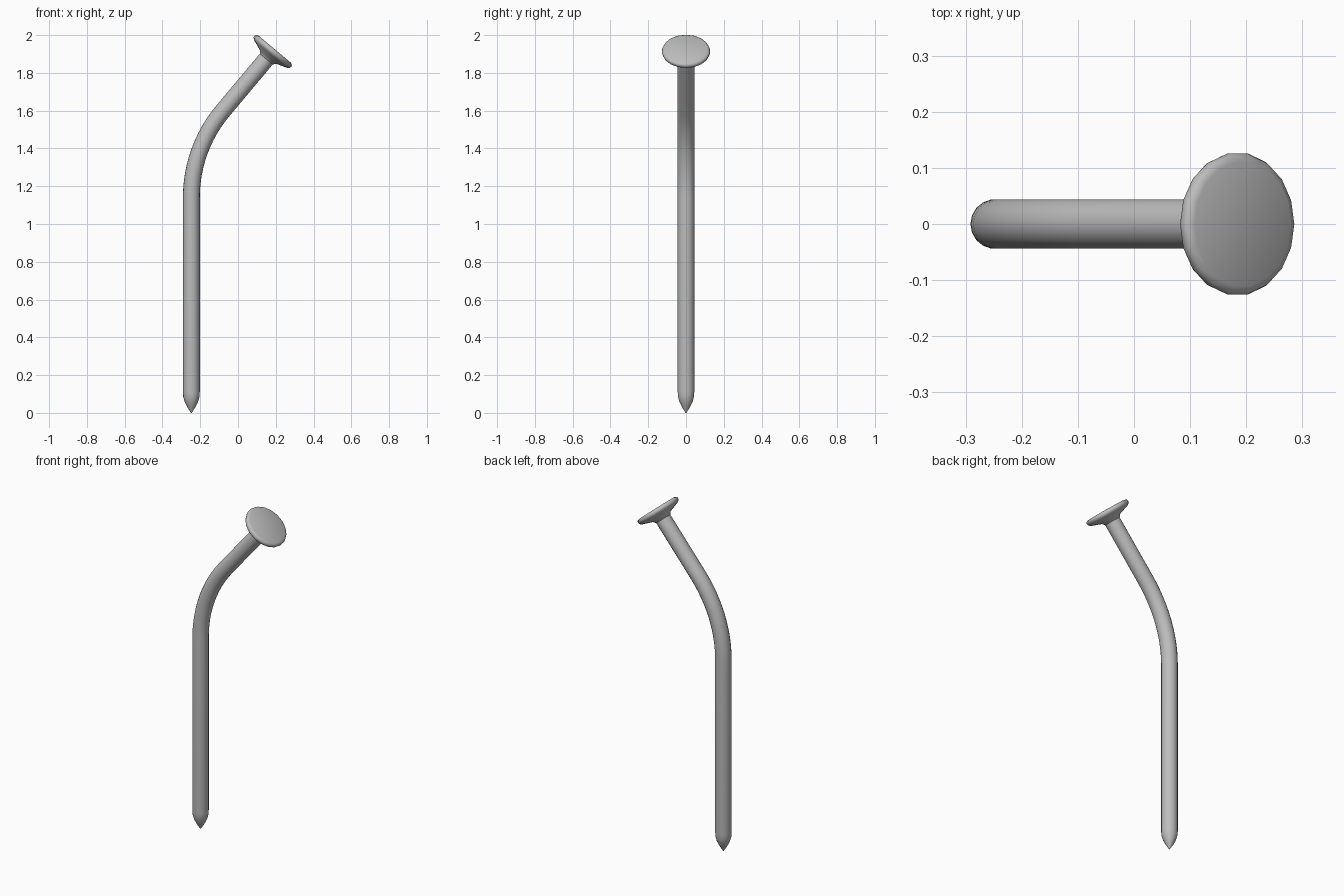
import bpy, bmesh, math
from mathutils import Vector, Matrix

cube = bpy.data.objects.get("Cube")
if cube:
    bpy.data.objects.remove(cube, do_unlink=True)

SIDES = 18
RADIUS = 0.0445
SHAFT_X = -0.247
BEND_START = 1.14      # height where the bend begins
BEND_RADIUS = 0.715
BEND = math.radians(40)

steel = bpy.data.materials.new("grey steel")
steel.use_nodes = True
color = (0.51, 0.51, 0.51, 1)
steel.diffuse_color = color
steel.node_tree.nodes["Principled BSDF"].inputs["Base Color"].default_value = color


def path(s):
    """Centre point and lean angle at distance s along the bent axis."""
    a = min(max((s - BEND_START) / BEND_RADIUS, 0), BEND)
    p = Vector((SHAFT_X + BEND_RADIUS * (1 - math.cos(a)), 0,
                min(s, BEND_START) + BEND_RADIUS * math.sin(a)))
    rest = max(s - BEND_START - BEND_RADIUS * BEND, 0)
    return p + rest * Vector((math.sin(a), 0, math.cos(a))), a


def sweep(name, profile):
    """Skin circular rings of (distance, radius) along the bent axis."""
    bm = bmesh.new()
    rings = []
    for s, r in profile:
        p, a = path(s)
        turn = Matrix.Rotation(a, 3, 'Y')
        ring = []
        for i in range(SIDES):
            t = math.tau * i / SIDES
            ring.append(bm.verts.new(p + turn @ Vector((r * math.cos(t), r * math.sin(t), 0))))
        rings.append(ring)
    for lo, hi in zip(rings, rings[1:]):
        for i in range(SIDES):
            j = (i + 1) % SIDES
            bm.faces.new((lo[i], lo[j], hi[j], hi[i]))
    bm.faces.new(rings[0][::-1])
    bm.faces.new(rings[-1])
    bmesh.ops.recalc_face_normals(bm, faces=bm.faces)
    mesh = bpy.data.meshes.new(name)
    bm.to_mesh(mesh)
    bm.free()
    obj = bpy.data.objects.new(name, mesh)
    mesh.materials.append(steel)
    bpy.context.collection.objects.link(obj)
    bpy.ops.object.select_all(action='DESELECT')
    obj.select_set(True)
    bpy.context.view_layer.objects.active = obj
    bpy.ops.object.shade_smooth_by_angle(angle=math.radians(50))


# Distance along the axis to the centre of the head
BEND_END = BEND_START + BEND_RADIUS * BEND
HEAD = BEND_END + (0.183 - path(BEND_END)[0].x) / math.sin(BEND)

# Shaft with a pointed tip, a straight run and a smooth bend
tip = [(0, 0.002), (0.03, 0.021), (0.06, 0.036), (0.085, 0.043), (0.11, RADIUS)]
bend = [(BEND_START + BEND_RADIUS * BEND * i / 12, RADIUS) for i in range(13)]
sweep("nail_shaft", tip + bend + [(HEAD - 0.02, RADIUS)])

# Flat head flaring out from the shaft, with a rounded rim
sweep("nail_head", [(HEAD - 0.052, RADIUS), (HEAD - 0.037, 0.056), (HEAD - 0.017, 0.113),
                    (HEAD - 0.008, 0.125), (HEAD + 0.003, 0.128), (HEAD + 0.012, 0.124),
                    (HEAD + 0.017, 0.112)])
